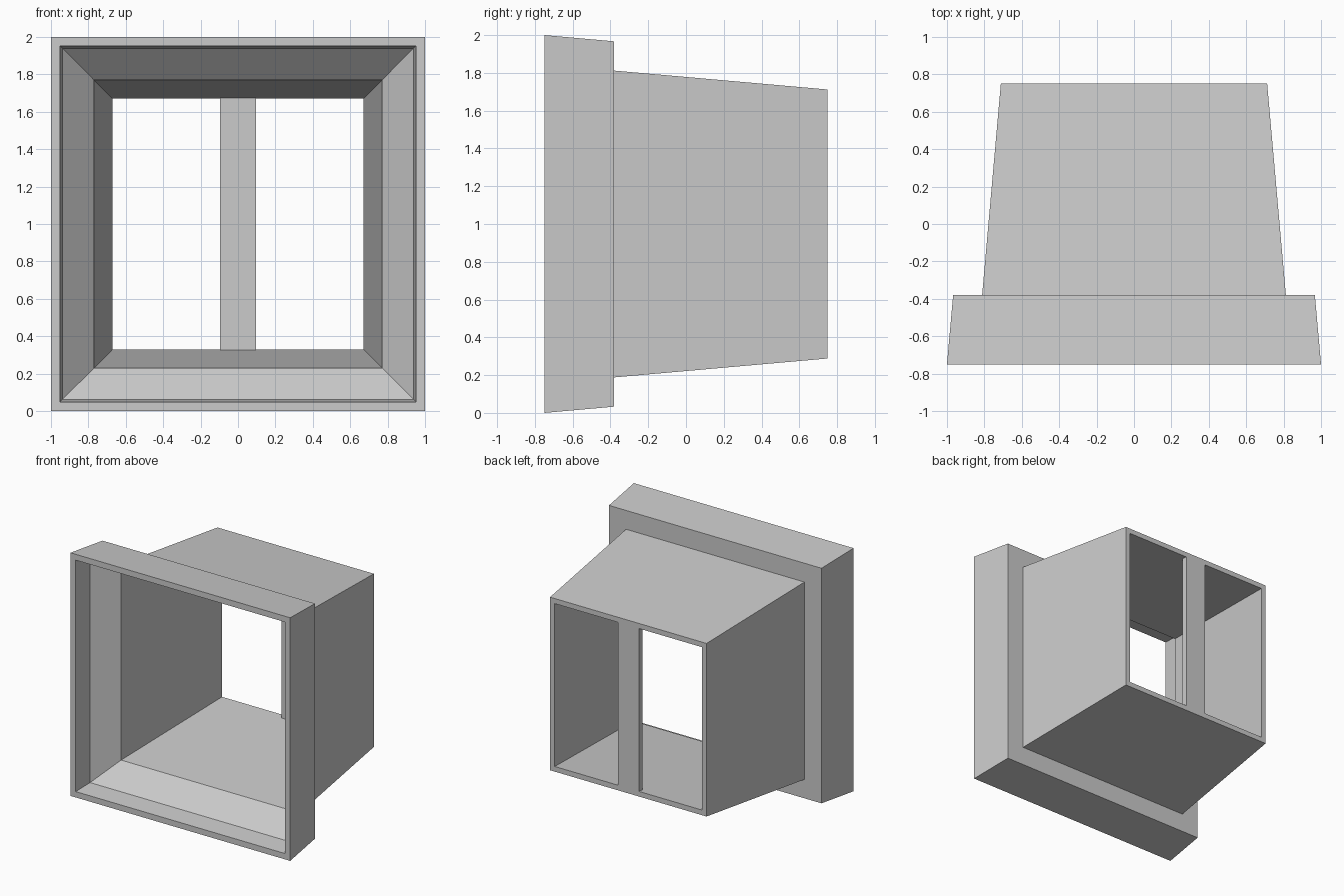
import bpy
import bmesh

cube = bpy.data.objects.get("Cube")
if cube:
    bpy.data.objects.remove(cube, do_unlink=True)

# Single plain grey
grey = bpy.data.materials.new("plain_grey")
grey.use_nodes = True
colour = (0.6, 0.6, 0.6, 1)
grey.diffuse_color = colour
grey.node_tree.nodes["Principled BSDF"].inputs["Base Color"].default_value = colour

CENTRE_Z = 1.0


def square_loft(name, profile, closed):
    """Join square rings, given as (y, half width, half height)."""
    bm = bmesh.new()
    rings = []
    for y, w, h in profile:
        corners = ((-w, -h), (w, -h), (w, h), (-w, h))
        rings.append([bm.verts.new((x, y, CENTRE_Z + z)) for x, z in corners])
    pairs = list(zip(rings, rings[1:]))
    if closed:
        pairs.append((rings[-1], rings[0]))
    else:
        bm.faces.new(rings[0])
        bm.faces.new(rings[-1])
    for a, b in pairs:
        for i in range(4):
            j = (i + 1) % 4
            bm.faces.new((a[i], a[j], b[j], b[i]))
    bmesh.ops.recalc_face_normals(bm, faces=bm.faces)
    mesh = bpy.data.meshes.new(name)
    bm.to_mesh(mesh)
    bm.free()
    mesh.materials.append(grey)
    obj = bpy.data.objects.new(name, mesh)
    bpy.context.collection.objects.link(obj)
    return obj


# Hollow tapered duct with a wide front collar: outside, then back inside
shell = [(-0.75, 1.0), (-0.38, 0.967), (-0.38, 0.812), (0.75, 0.712),
         (0.75, 0.67), (-0.42, 0.77), (-0.585, 0.937), (-0.75, 0.952)]
square_loft("duct_shell", [(y, r, r) for y, r in shell], closed=True)

# Upright bar across the rear opening, following the inner taper
square_loft("rear_bar", [(0.705, 0.096, 0.674), (0.75, 0.096, 0.67)], closed=False)
